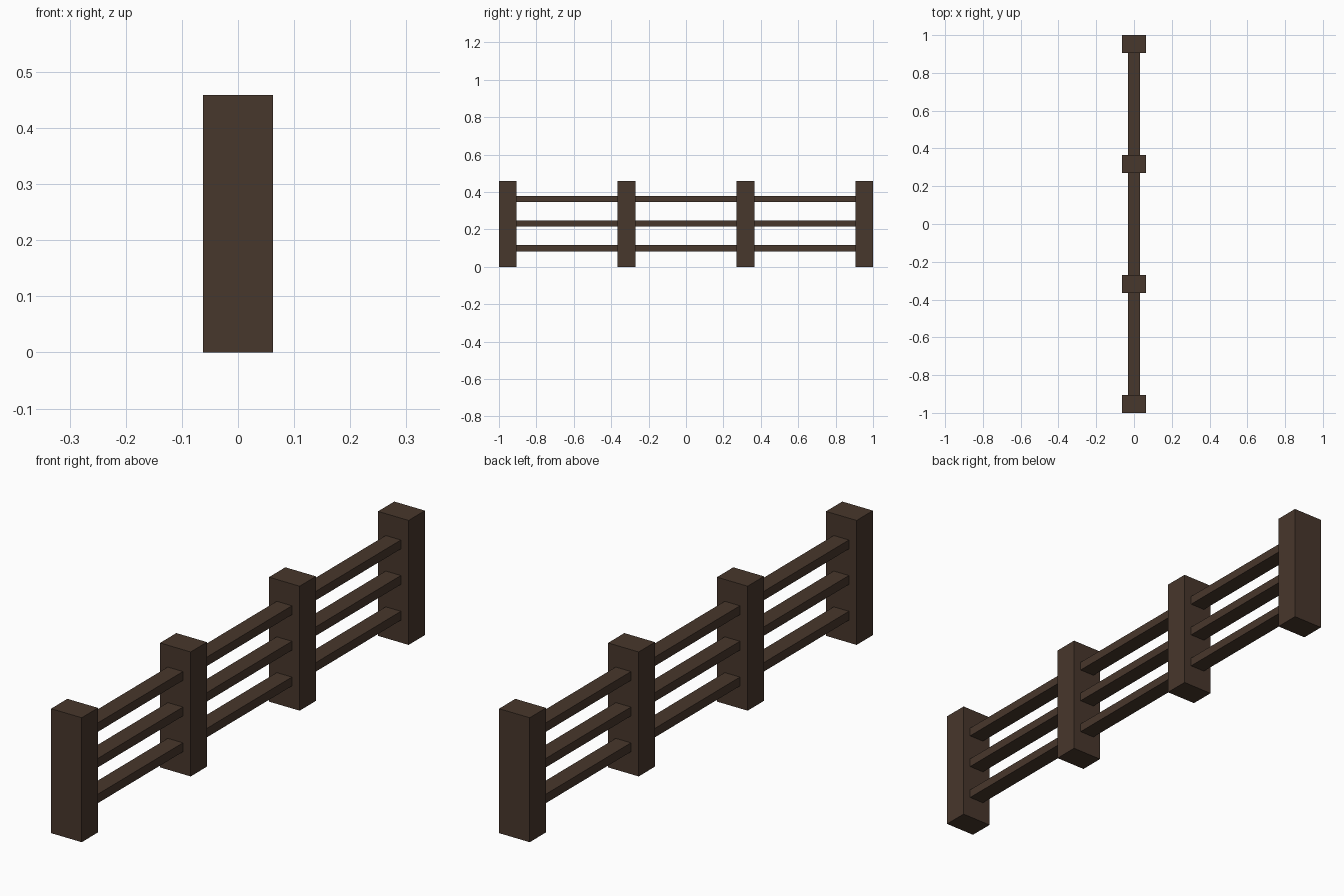
import bpy

if "Cube" in bpy.data.objects:
    bpy.data.objects.remove(bpy.data.objects["Cube"])

wood = bpy.data.materials.new("dark_wood")
wood.diffuse_color = (0.064, 0.038, 0.025, 1)
wood.use_nodes = True
wood.node_tree.nodes["Principled BSDF"].inputs["Base Color"].default_value = wood.diffuse_color


def box(name, size, center):
    bpy.ops.mesh.primitive_cube_add(size=1, location=center)
    ob = bpy.context.object
    ob.name = name
    ob.scale = size
    bpy.ops.object.transform_apply(location=False, rotation=False, scale=True)
    ob.data.materials.append(wood)
    return ob


POST_W, POST_D, POST_H = 0.125, 0.095, 0.459
RAIL_W, RAIL_H = 0.062, 0.033
END = 1 - POST_D / 2
post_ys = [-END + i * 2 * END / 3 for i in range(4)]

# Four evenly spaced posts
for i, y in enumerate(post_ys):
    box(f"post_{i + 1}", (POST_W, POST_D, POST_H), (0, y, POST_H / 2))

# Three rails running through the posts, ending inside the outer ones
for name, z in (("lower", 0.099), ("middle", 0.231), ("upper", 0.362)):
    box(f"{name}_rail", (RAIL_W, 2 * END, RAIL_H), (0, 0, z))
